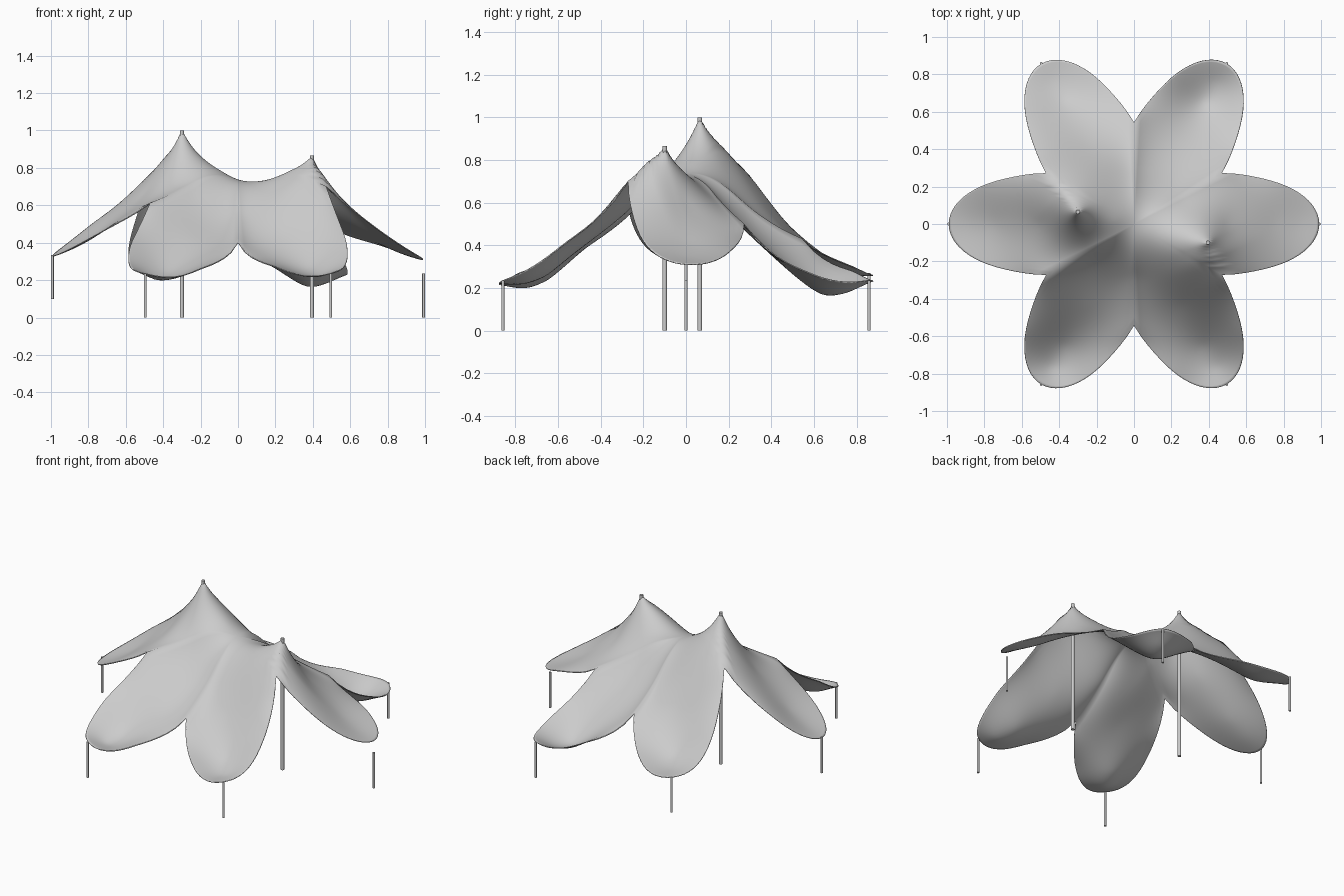
import bpy, bmesh, math

if "Cube" in bpy.data.objects:
    bpy.data.objects.remove(bpy.data.objects["Cube"])

grey = bpy.data.materials.new("light_grey")
grey.diffuse_color = (0.6, 0.6, 0.6, 1)
grey.use_nodes = True
grey.node_tree.nodes["Principled BSDF"].inputs["Base Color"].default_value = grey.diffuse_color

# Peaks: x, y, fabric height, spike height, spike width
PEAKS = [(-0.30, 0.065, 1.0, 0.15, 0.065), (0.395, -0.10, 0.865, 0.11, 0.055)]
# Petals: mid, outer mid, near tip, tip, clockwise edge, other edge, following valley heights
PETALS = [(0.60, 0.41, 0.345, 0.31, 0.45, 0.38, 0.50),
          (0.345, 0.17, 0.185, 0.235, 0.28, 0.28, 0.43),
          (0.51, 0.30, 0.265, 0.265, 0.30, 0.42, 0.755),
          (0.66, 0.45, 0.375, 0.33, 0.50, 0.43, 0.61),
          (0.42, 0.24, 0.205, 0.235, 0.38, 0.26, 0.40),
          (0.45, 0.265, 0.225, 0.235, 0.27, 0.415, 0.70)]
# Ridge between the masts and ridges running to the valleys
RIDGE = [(0, 0, 0.735), (-0.2, 0.04, 0.855), (-0.1, 0.02, 0.785), (0.09, -0.03, 0.725),
         (0.2, -0.05, 0.745), (0.3, -0.08, 0.79), (-0.4, 0.17, 0.84), (0.44, -0.2, 0.765),
         (0, -0.27, 0.575), (0, 0.27, 0.60), (0.235, 0.135, 0.635), (-0.235, -0.135, 0.715)]
# Where the crease to each valley starts (centre, or the mast beside it)
STARTS = [(0, 0), (0, 0), PEAKS[0][:2], (0, 0), (0, 0), PEAKS[1][:2]]


def turn(x, y, a):
    return x * math.cos(a) - y * math.sin(a), x * math.sin(a) + y * math.cos(a)


def creases(x, y):
    # soft-sided sharp ridges along the seams between the petals
    z = 0
    for k, (sx, sy) in enumerate(STARTS):
        ex, ey = turn(0.545, 0, math.radians(60 * k + 30))
        ux, uy = ex - sx, ey - sy
        length = math.hypot(ux, uy)
        t = max(0, min(1, ((x - sx) * ux + (y - sy) * uy) / length ** 2))
        d = math.hypot(x - sx - t * ux, y - sy - t * uy)
        f = min(1, t / 0.5)
        z += 0.05 * f * f * (3 - 2 * f) * math.exp(-d / 0.08)
    return z


def spikes(x, y):
    return creases(x, y) + sum(h * math.exp(-math.hypot(x - px, y - py) / w)
                               for px, py, _, h, w in PEAKS)


def kernel(d):
    return d * d * math.log(d) if d > 1e-9 else 0.0


def solve(m, v):
    n = len(v)
    m = [row[:] + [b] for row, b in zip(m, v)]
    for i in range(n):
        p = max(range(i, n), key=lambda r: abs(m[r][i]))
        m[i], m[p] = m[p], m[i]
        for r in range(i + 1, n):
            f = m[r][i] / m[i][i]
            if f:
                for c in range(i, n + 1):
                    m[r][c] -= f * m[i][c]
    out = [0.0] * n
    for i in reversed(range(n)):
        out[i] = (m[i][n] - sum(m[i][c] * out[c] for c in range(i + 1, n))) / m[i][i]
    return out


# Fabric height: smooth sheet through the control points plus spikes and creases
pts = [p[:3] for p in PEAKS] + RIDGE
for k, hs in enumerate(PETALS):
    a = math.radians(60 * k)
    local = [(0.5, 0), (0.75, 0), (0.88, 0), (0.99, 0), (0.78, -0.225), (0.78, 0.225), (0.47, 0.271)]
    pts += [(*turn(x, y, a), h) for (x, y), h in zip(local, hs)]
n = len(pts)
mat = [[kernel(math.hypot(p[0] - q[0], p[1] - q[1])) for q in pts] + [1, p[0], p[1]] for p in pts]
mat += [[1] * n + [0] * 3, [p[0] for p in pts] + [0] * 3, [p[1] for p in pts] + [0] * 3]
wts = solve(mat, [p[2] - spikes(p[0], p[1]) for p in pts] + [0, 0, 0])


def height(x, y):
    z = wts[n] + wts[n + 1] * x + wts[n + 2] * y + spikes(x, y)
    return z + sum(w * kernel(math.hypot(x - p[0], y - p[1])) for w, p in zip(wts, pts))


# Canopy: six-petal outline filled with rings towards the centre
HALF, RINGS = 16, 72
outline = []
for k in range(6):
    for i in range(-HALF, HALF):
        t = math.pi / 2 * i / HALF
        s = math.sin(t)
        x = 0.47 + 0.52 * max(0, math.cos(t)) ** (2 / 2.25)
        outline.append(turn(x, 0.261 * s + 0.010 * s ** 31, math.radians(60 * k)))
bm = bmesh.new()
centre = bm.verts.new((0, 0, height(0, 0)))
rings = []
for j in range(1, RINGS + 1):
    s = j / RINGS
    rings.append([bm.verts.new((x * s, y * s, height(x * s, y * s))) for x, y in outline])
N = len(outline)
for i in range(N):
    k = (i + 1) % N
    bm.faces.new((centre, rings[0][i], rings[0][k]))
    for a, b in zip(rings, rings[1:]):
        bm.faces.new((a[i], b[i], b[k], a[k]))
mesh = bpy.data.meshes.new("canopy")
bm.to_mesh(mesh)
bm.free()
mesh.materials.append(grey)
for f in mesh.polygons:
    f.use_smooth = True
canopy = bpy.data.objects.new("canopy", mesh)
bpy.context.collection.objects.link(canopy)
sol = canopy.modifiers.new("thickness", 'SOLIDIFY')
sol.thickness = 0.005
sol.offset = 0


# Masts and edge poles
def pole(name, x, y, z0, z1, r):
    bpy.ops.mesh.primitive_cylinder_add(vertices=16, radius=r, depth=z1 - z0,
                                        location=(x, y, (z0 + z1) / 2))
    ob = bpy.context.object
    ob.name = name
    ob.data.materials.append(grey)
    bpy.ops.object.shade_smooth_by_angle()


pole("tall_mast", -0.30, 0.065, 0, 1.0, 0.011)
pole("short_mast", 0.395, -0.10, 0, 0.867, 0.011)
for k, base in enumerate((0, 0, 0.035, 0.1, 0, 0)):
    x, y = turn(0.992, 0, math.radians(60 * k))
    pole("edge_pole_%d" % (k + 1), x, y, base, base + 0.235, 0.007)
